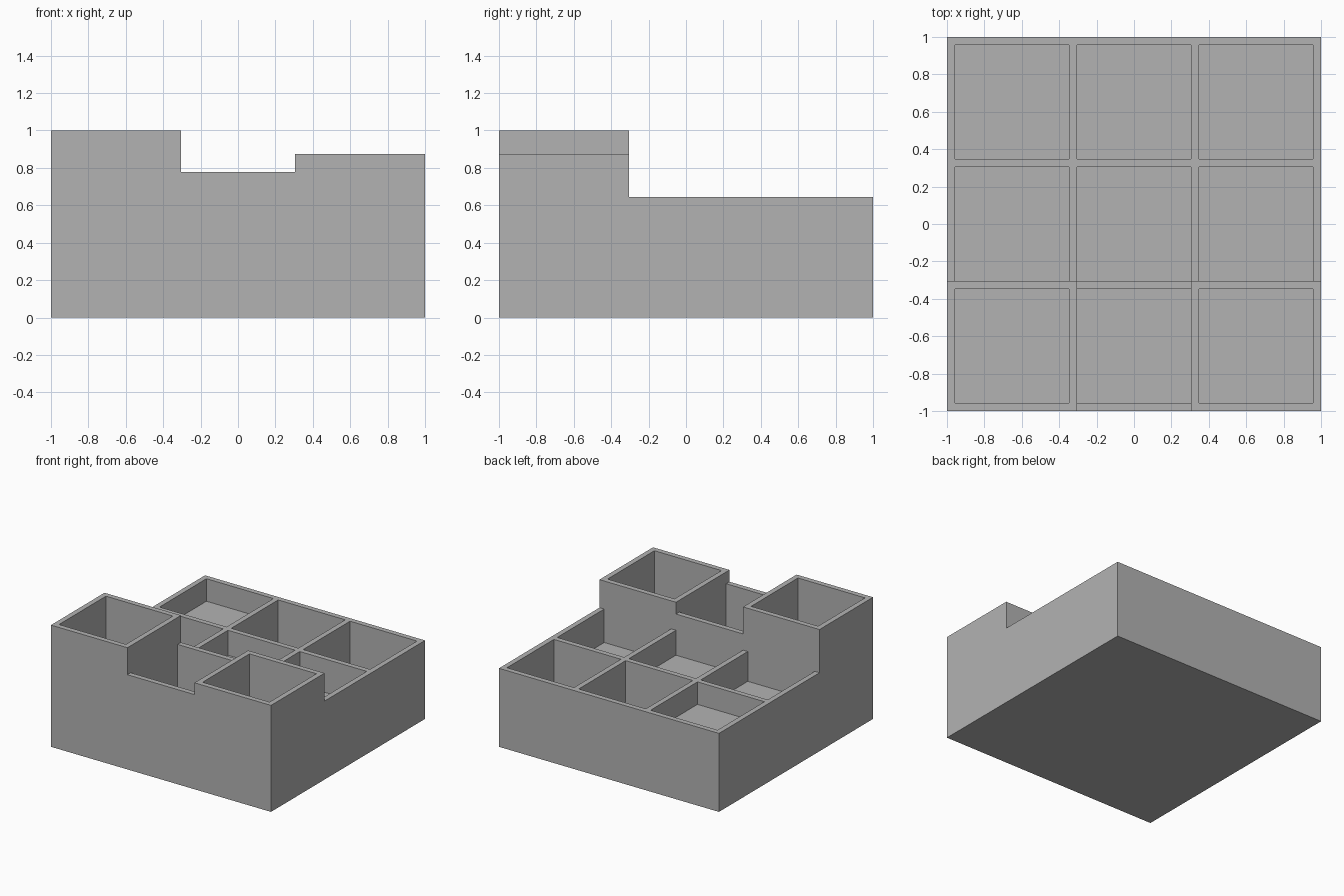
import bpy

default = bpy.data.objects.get("Cube")
if default:
    bpy.data.objects.remove(default, do_unlink=True)

WALL = 0.043      # wall and floor thickness
INNER = 0.305     # half width of the central compartment
RIM = 0.645       # height of the low rear section
TOP = 1.2         # cutters rise above the body

grey = bpy.data.materials.new("plain_grey")
grey.use_nodes = True
colour = (0.45, 0.45, 0.45, 1)
grey.diffuse_color = colour
grey.node_tree.nodes["Principled BSDF"].inputs["Base Color"].default_value = colour


def box(name, x, y, z):
    """Box spanning the given (low, high) ranges."""
    spans = (x, y, z)
    bpy.ops.mesh.primitive_cube_add(size=1, location=[(a + b) / 2 for a, b in spans])
    ob = bpy.context.object
    ob.name = name
    ob.scale = [b - a for a, b in spans]
    bpy.ops.object.transform_apply(location=True, rotation=False, scale=True)
    ob.data.materials.append(grey)
    return ob


def cut(body, x, y, z):
    """Remove a box-shaped volume from the body."""
    cutter = box("cutter", x, y, z)
    cutter.hide_render = True
    mod = body.modifiers.new("cut", "BOOLEAN")
    mod.operation = "DIFFERENCE"
    mod.solver = "EXACT"
    mod.object = cutter
    bpy.context.view_layer.objects.active = body
    bpy.ops.object.modifier_apply(modifier=mod.name)
    bpy.data.objects.remove(cutter, do_unlink=True)


# Solid body, as tall as its highest compartment
tray = box("compartment_tray", (-1, 1), (-1, 1), (0, 1))

# Stepped outline: low rear, then the middle and +x front compartments
cut(tray, (-2, 2), (-INNER, 2), (RIM, TOP))
cut(tray, (-INNER, INNER), (-2, 0), (0.778, TOP))
cut(tray, (INNER - 0.1, 2), (-2, 0), (0.875, TOP))

# Nine pockets, with floor heights listed front to back, from -x to +x
lanes = [(-1 + WALL, -INNER - WALL), (-INNER, INNER), (INNER + WALL, 1 - WALL)]
floors = [
    (WALL, WALL, WALL),
    (0.40, 0.44, 0.37),
    (0.46, 0.17, WALL),
]
for y_span, row in zip(lanes, floors):
    for x_span, floor in zip(lanes, row):
        cut(tray, x_span, y_span, (floor, TOP))
